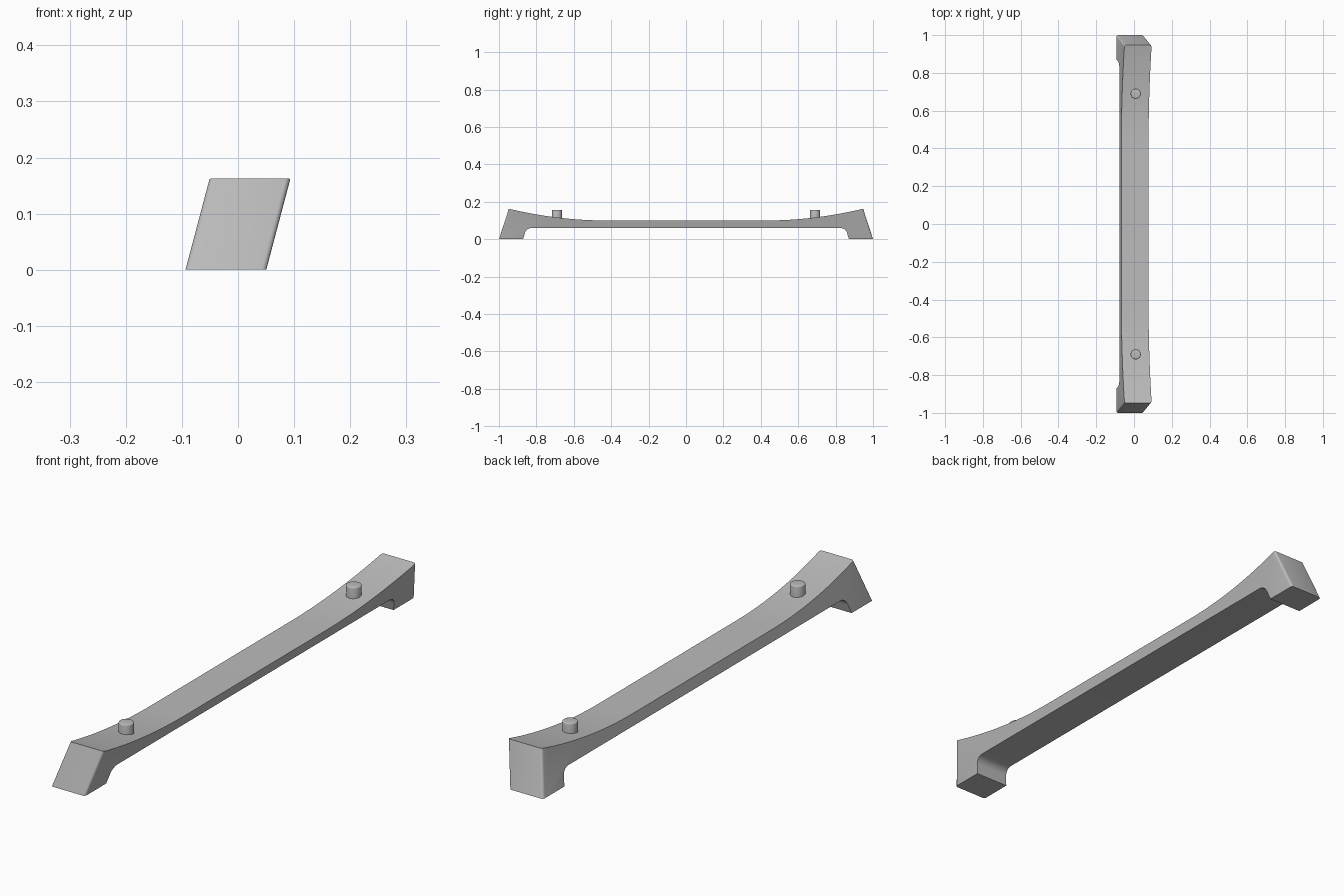
import bpy, bmesh, math

cube = bpy.data.objects.get("Cube")
if cube:
    bpy.data.objects.remove(cube, do_unlink=True)

HALF_WIDTH = 0.072
LEAN = 0.265      # sideways shift per unit of height
HEIGHT = 0.163

grey = bpy.data.materials.new("plain grey")
grey.use_nodes = True
colour = (0.5, 0.5, 0.5, 1)
grey.diffuse_color = colour
grey.node_tree.nodes["Principled BSDF"].inputs["Base Color"].default_value = colour


def add_object(name, bm):
    bmesh.ops.recalc_face_normals(bm, faces=bm.faces)
    mesh = bpy.data.meshes.new(name)
    bm.to_mesh(mesh)
    bm.free()
    mesh.materials.append(grey)
    obj = bpy.data.objects.new(name, mesh)
    bpy.context.collection.objects.link(obj)
    bpy.ops.object.select_all(action="DESELECT")
    obj.select_set(True)
    bpy.context.view_layer.objects.active = obj
    bpy.ops.object.shade_smooth_by_angle(angle=math.radians(35))
    return obj


# Half of the side profile, from the middle of the top round to the underside
half = []
for i in range(17):
    t = i / 16
    half.append((0.42 + 0.527 * t, 0.1 + (HEIGHT - 0.1) * t ** 2))
half += [(1.0, 0.0), (0.871, 0.0)]
for i in range(9):
    a = math.radians(10 + 80 * i / 8)
    half.append((0.826 + 0.037 * math.cos(a), 0.023 + 0.037 * math.sin(a)))
profile = half + [(-y, z) for y, z in reversed(half)]

# Handle bar: profile extruded across, then leaned sideways
bm = bmesh.new()
side = bm.faces.new([bm.verts.new((-HALF_WIDTH, y, z)) for y, z in profile])
ret = bmesh.ops.extrude_face_region(bm, geom=[side])
for v in ret["geom"]:
    if isinstance(v, bmesh.types.BMVert):
        v.co.x = HALF_WIDTH
for v in bm.verts:
    v.co.x += LEAN * (v.co.z - HEIGHT / 2)

# Soften the upright corners of the two end faces
corners = [e for e in bm.edges
           if abs(e.verts[0].co.z - e.verts[1].co.z) > 0.15]
bmesh.ops.bevel(bm, geom=corners, offset=0.009, segments=4,
                profile=0.5, affect="EDGES")
add_object("handle_bar", bm)

# Round pegs standing on the upper surface
for name, y in (("front_peg", -0.69), ("back_peg", 0.69)):
    bm = bmesh.new()
    bmesh.ops.create_cone(bm, cap_ends=True, segments=32, radius1=0.027,
                          radius2=0.027, depth=0.06)
    bmesh.ops.translate(bm, verts=bm.verts, vec=(0.009, y, 0.127))
    rim = [e for e in bm.edges if all(v.co.z > 0.15 for v in e.verts)]
    bmesh.ops.bevel(bm, geom=rim, offset=0.004, segments=3,
                    profile=0.5, affect="EDGES")
    add_object(name, bm)
